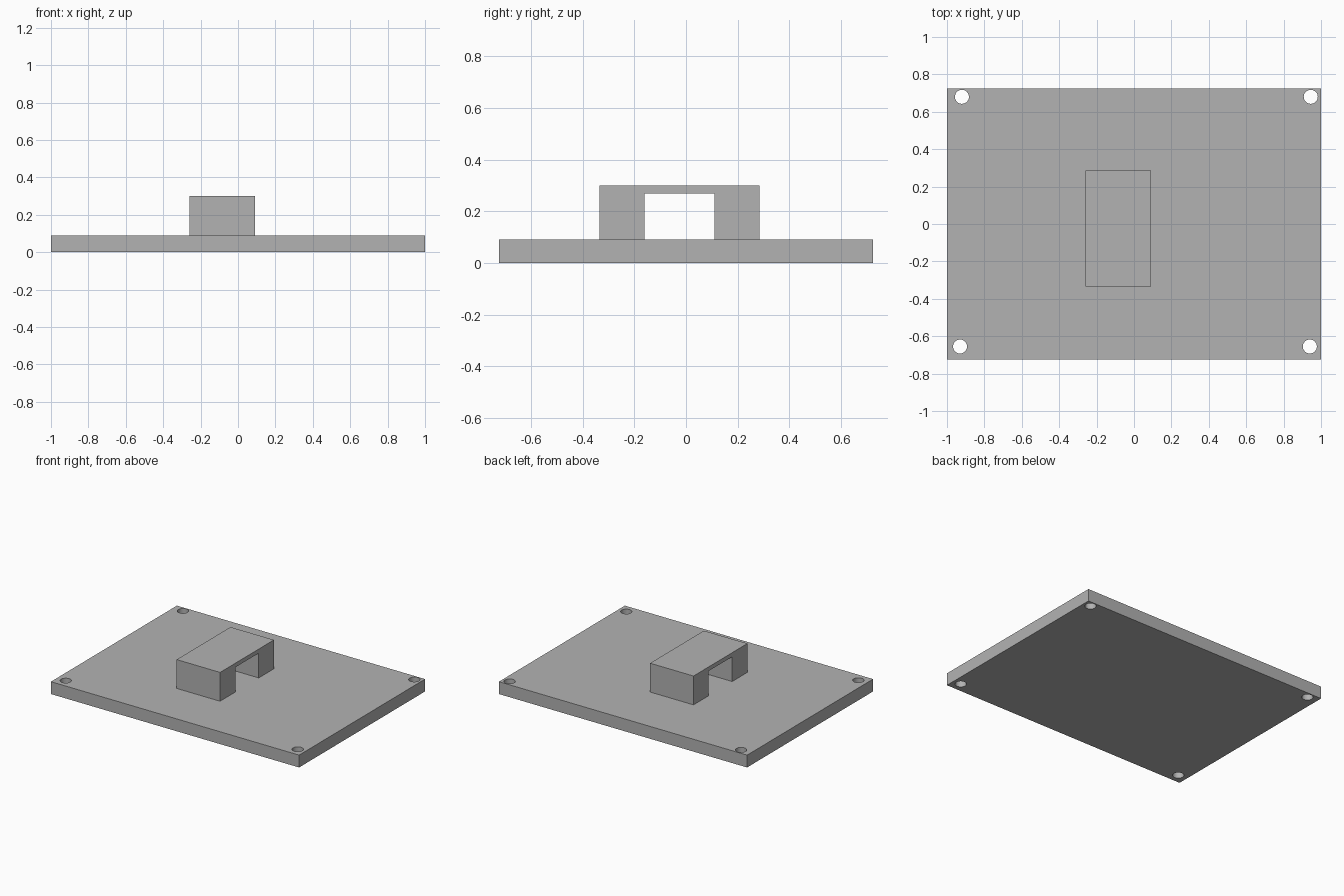
import bpy
import bmesh
from mathutils import Matrix

default_cube = bpy.data.objects.get("Cube")
if default_cube:
    bpy.data.objects.remove(default_cube, do_unlink=True)

# Single grey material
grey = bpy.data.materials.new("plain_grey")
grey.use_nodes = True
colour = (0.448, 0.448, 0.448, 1)
grey.diffuse_color = colour
grey.node_tree.nodes["Principled BSDF"].inputs["Base Color"].default_value = colour


def make_object(name, bm):
    bmesh.ops.recalc_face_normals(bm, faces=bm.faces)
    mesh = bpy.data.meshes.new(name)
    bm.to_mesh(mesh)
    bm.free()
    mesh.materials.append(grey)
    obj = bpy.data.objects.new(name, mesh)
    bpy.context.collection.objects.link(obj)
    return obj


# Base plate
PLATE_TOP = 0.09
bm = bmesh.new()
bmesh.ops.create_cube(bm, size=1, matrix=Matrix.Translation((0, 0, PLATE_TOP / 2))
                      @ Matrix.Diagonal((2, 1.45, PLATE_TOP, 1)))
plate = make_object("base_plate", bm)

# Screw holes through the corners
bm = bmesh.new()
for x, y in ((-0.92, 0.68), (0.945, 0.68), (-0.93, -0.655), (0.94, -0.655)):
    bmesh.ops.create_cone(bm, cap_ends=True, segments=32, radius1=0.0375, radius2=0.0375,
                          depth=0.4, matrix=Matrix.Translation((x, y, PLATE_TOP / 2)))
cutter = make_object("hole_cutter", bm)
cutter.hide_render = True
cutter.hide_set(True)
cutter.display_type = 'WIRE'

holes = plate.modifiers.new("screw_holes", 'BOOLEAN')
holes.operation = 'DIFFERENCE'
holes.solver = 'EXACT'
holes.object = cutter

# Apply the cut so the helper can be removed
bpy.context.view_layer.update()
cut_mesh = bpy.data.meshes.new_from_object(
    plate.evaluated_get(bpy.context.evaluated_depsgraph_get()))
plate.modifiers.clear()
plate.data = cut_mesh
bpy.data.objects.remove(cutter, do_unlink=True)

# Bridge bracket: side profile (y, z) extruded along x
profile = [(-0.335, PLATE_TOP), (-0.16, PLATE_TOP), (-0.16, 0.27), (0.11, 0.27),
           (0.11, PLATE_TOP), (0.285, PLATE_TOP), (0.285, 0.3), (-0.335, 0.3)]
bm = bmesh.new()
side = bm.faces.new([bm.verts.new((-0.26, y, z)) for y, z in profile])
extruded = bmesh.ops.extrude_face_region(bm, geom=[side], use_keep_orig=True)
moved = [v for v in extruded["geom"] if isinstance(v, bmesh.types.BMVert)]
bmesh.ops.translate(bm, verts=moved, vec=(0.35, 0, 0))
make_object("bridge_bracket", bm)
